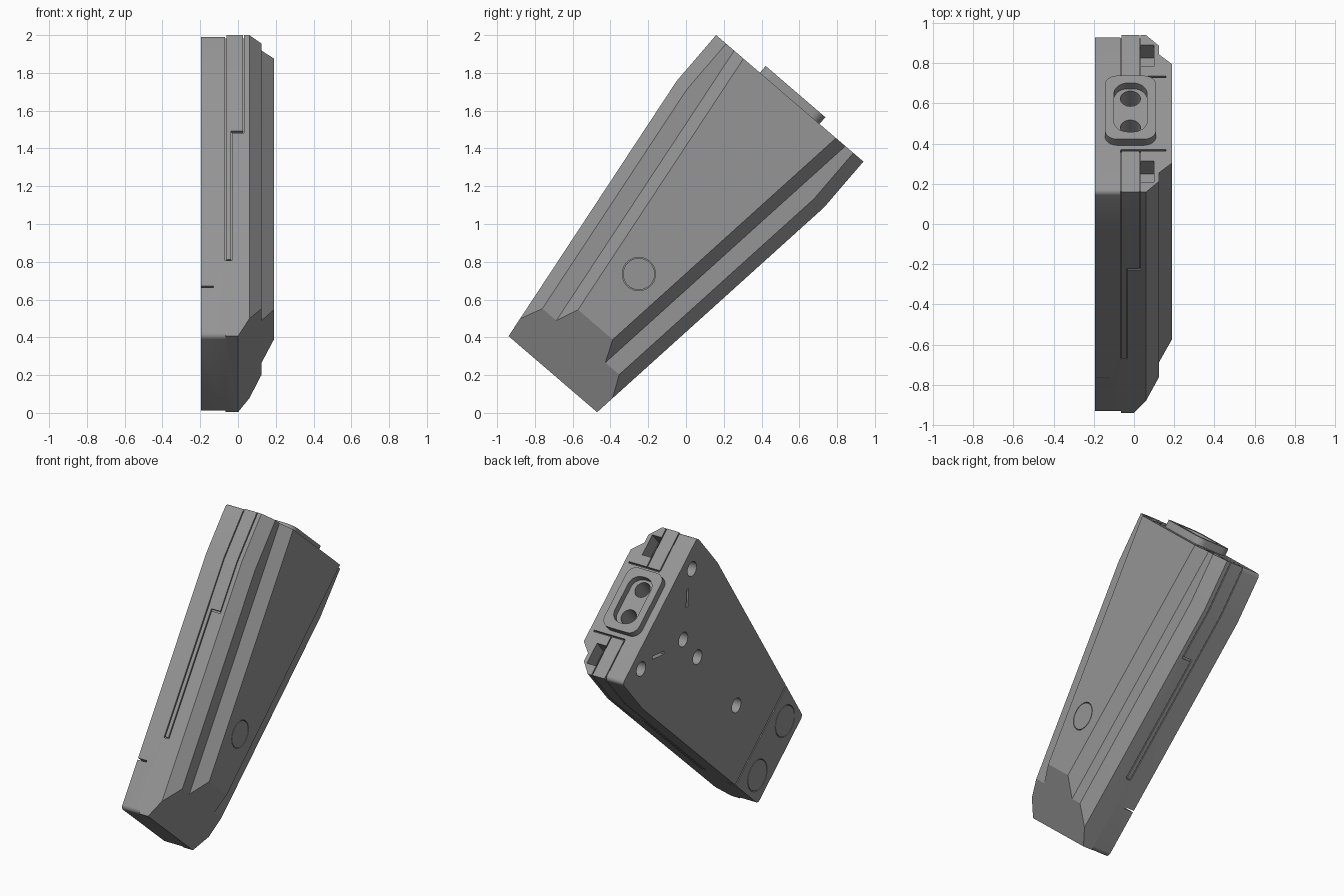
import bpy, bmesh, math
from mathutils import Matrix

cube = bpy.data.objects.get("Cube")
if cube:
    bpy.data.objects.remove(cube, do_unlink=True)

# Local frame: x = thickness, y = width, z = along the tilted grip
FRAME = Matrix.Translation((0, -0.705, 0.205)) @ Matrix.Rotation(math.radians(-40.66), 4, 'X')
HEIGHT, KINK = 1.925, 1.605
BOTTOM_HALF, TOP_HALF = 0.309, 0.514
BACK, SPLIT = -0.195, -0.065

grey = bpy.data.materials.new("matte_grey")
grey.use_nodes = True
COLOUR = (0.3, 0.3, 0.3, 1)
grey.diffuse_color = COLOUR
grey.node_tree.nodes["Principled BSDF"].inputs["Base Color"].default_value = COLOUR


def taper(v):
    return BOTTOM_HALF + (TOP_HALF - BOTTOM_HALF) * v / KINK


def wall(v):
    return taper(min(v, KINK))


def outline(inset, half=wall):
    right = [(half(v) - inset, v) for v in (0, KINK, HEIGHT)]
    return right + [(-s, v) for s, v in reversed(right)]


def make(name, bm):
    bmesh.ops.recalc_face_normals(bm, faces=bm.faces)
    mesh = bpy.data.meshes.new(name)
    bm.to_mesh(mesh)
    bm.free()
    mesh.materials.append(grey)
    ob = bpy.data.objects.new(name, mesh)
    bpy.context.collection.objects.link(ob)
    ob.matrix_world = FRAME
    return ob


def loft(rings):
    """Closed solid through (x, outline) rings."""
    bm = bmesh.new()
    loops = [[bm.verts.new((x, s, v)) for s, v in pts] for x, pts in rings]
    n = len(loops[0])
    for a, b in zip(loops, loops[1:]):
        for i in range(n):
            j = (i + 1) % n
            bm.faces.new((a[i], a[j], b[j], b[i]))
    bm.faces.new(loops[0])
    bm.faces.new(loops[-1])
    return bm


def prism(name, pts, x0, x1):
    return make(name, loft([(x0, pts), (x1, pts)]))


def box(name, x0, x1, s0, s1, v0, v1):
    return prism(name, [(s0, v0), (s1, v0), (s1, v1), (s0, v1)], x0, x1)


def disc(name, s, v, r, x0, x1):
    ring = [math.tau * i / 40 for i in range(40)]
    return prism(name, [(s + r * math.cos(a), v + r * math.sin(a)) for a in ring], x0, x1)


def rounded_block(name, x0, x1, half, v0, v1, radius):
    """Block with its four lengthwise edges rounded."""
    pts = [(-half, v0), (half, v0), (half, v1), (-half, v1)]
    bm = loft([(x0, pts), (x1, pts)])
    edges = [e for e in bm.edges if abs(e.verts[0].co.z - e.verts[1].co.z) > 0.01]
    bmesh.ops.bevel(bm, geom=edges, offset=radius, segments=8, profile=0.5, affect='EDGES')
    return make(name, bm)


def combine(target, other, operation='DIFFERENCE'):
    other.hide_render = True
    mod = target.modifiers.new("combine", 'BOOLEAN')
    mod.operation, mod.solver, mod.object = operation, 'EXACT', other
    bpy.context.view_layer.update()
    with bpy.context.temp_override(object=target, active_object=target):
        bpy.ops.object.modifier_apply(modifier=mod.name)
    bpy.data.objects.remove(other, do_unlink=True)


# Main half with stepped chamfers, sliced by the sloping foot
bm = loft([(SPLIT, outline(0)), (0.06, outline(0)), (0.125, outline(0.07)),
           (0.125, outline(0.167, taper)), (0.19, outline(0.232, taper))])
cut = bmesh.ops.bisect_plane(bm, geom=bm.verts[:] + bm.edges[:] + bm.faces[:], dist=1e-5,
                             plane_co=(0, 0, 0), plane_no=(1, 0, -0.55), clear_outer=True)
bmesh.ops.holes_fill(bm, edges=[e for e in bm.edges if e.is_boundary], sides=0)
body = make("grip_body", bm)

# Flat half with rounded corners
bm = loft([(BACK, outline(0)), (SPLIT, outline(0))])
corners = [e for e in bm.edges if abs(e.verts[0].co.x - e.verts[1].co.x) > 0.01
           and not 0.1 < e.verts[0].co.z < HEIGHT - 0.1]
bmesh.ops.bevel(bm, geom=corners, offset=0.025, segments=5, profile=0.5, affect='EDGES')
combine(body, make("flat_half", bm), 'UNION')

# Connector boss, its recess and two sockets
combine(body, rounded_block("boss", -0.145, 0.11, 0.208, HEIGHT - 0.05, HEIGHT + 0.047, 0.06), 'UNION')
combine(body, rounded_block("boss_recess", -0.1, 0.065, 0.16, HEIGHT + 0.003, HEIGHT + 0.1, 0.07))
for s in (-0.095, 0.095):
    bm = bmesh.new()
    bmesh.ops.create_cone(bm, cap_ends=True, segments=32, radius1=0.05, radius2=0.05, depth=0.4,
                          matrix=Matrix.Translation((-0.018, s, HEIGHT)))
    combine(body, make("socket", bm))


# Seam grooves following the narrow walls, optionally turning over the top
def groove(side, x, v0, v1, over_top):
    d, w = 0.012, 0.003
    levels = [v for v in (v0, KINK, v1) if v <= v1]
    outer = [(wall(v) + 0.03, v) for v in levels]
    inner = [(wall(v) - d, v) for v in reversed(levels)]
    if over_top:
        top = HEIGHT + 0.02
        outer[-1] = (outer[-1][0], top)
        inner = [(0.24, top), (0.24, HEIGHT - d), (inner[0][0], HEIGHT - d)] + inner[1:]
    combine(body, prism("groove", [(side * s, v) for s, v in outer + inner], x - w, x + w))


def wall_slot(side, x0, x1, v, depth, thick):
    a, b = sorted((side * (wall(v) - depth), side * (wall(v) + 0.05)))
    combine(body, box("slot", x0, x1, a, b, v - thick / 2, v + thick / 2))


for side in (-1, 1):
    groove(side, -0.065, 0.48, HEIGHT, True)
    groove(side, 0.03, 1.285, HEIGHT, True)
    groove(side, -0.035, 0.48, 1.285, False)
    wall_slot(side, -0.068, -0.032, 0.48, 0.012, 0.006)
    wall_slot(side, -0.038, 0.033, 1.285, 0.014, 0.012)
    # End slots and pockets beside the connector
    a, b = sorted((side * 0.235, side * 0.245))
    combine(body, box("end_slot", -0.065, 0.16, a, b, HEIGHT - 0.02, HEIGHT + 0.02))
    a, b = sorted((side * 0.31, side * 0.45))
    combine(body, box("end_pocket", 0.033, 0.1, a, b, HEIGHT - 0.1, HEIGHT + 0.02))

# Foot plate seam across the flat side
combine(body, box("foot_seam", BACK - 0.02, -0.13, -0.6, 0.6, 0.306, 0.316))

# Screw holes in the flat side
for s, v in ((-0.35, 1.82), (0.35, 1.82), (0, 1.553), (0, 1.326), (0, 0.702)):
    combine(body, disc("screw_hole", s, v, 0.047, BACK - 0.02, BACK + 0.1))

# Two diagonal slits
for side in (-1, 1):
    c, h, w = 0.2, 0.042, 0.007
    pts = [(c - h - w, 1.72 - h + w), (c - h + w, 1.72 - h - w),
           (c + h + w, 1.72 + h - w), (c + h - w, 1.72 + h + w)]
    combine(body, prism("slit", [(side * s, v) for s, v in pts], BACK - 0.02, BACK + 0.05))

# Round inserts, each set in a pocket with a fine gap
inserts = [("foot_insert_a", -0.19, 0.146, 0.102, BACK, BACK + 0.05),
           ("foot_insert_b", 0.19, 0.146, 0.102, BACK, BACK + 0.05),
           ("side_insert", 0, 0.699, 0.088, 0.14, 0.19)]
parts = [body]
for name, s, v, r, x0, x1 in inserts:
    low, high = (x0 - 0.02, x1) if x0 < 0 else (x0, x1 + 0.02)
    combine(body, disc("pocket", s, v, r, low, high))
    parts.append(disc(name, s, v, r - 0.004, x0, x1))

# Smooth round surfaces, keep hard edges
for ob in parts:
    bpy.ops.object.select_all(action='DESELECT')
    ob.select_set(True)
    bpy.context.view_layer.objects.active = ob
    bpy.ops.object.shade_smooth_by_angle(angle=math.radians(25))
